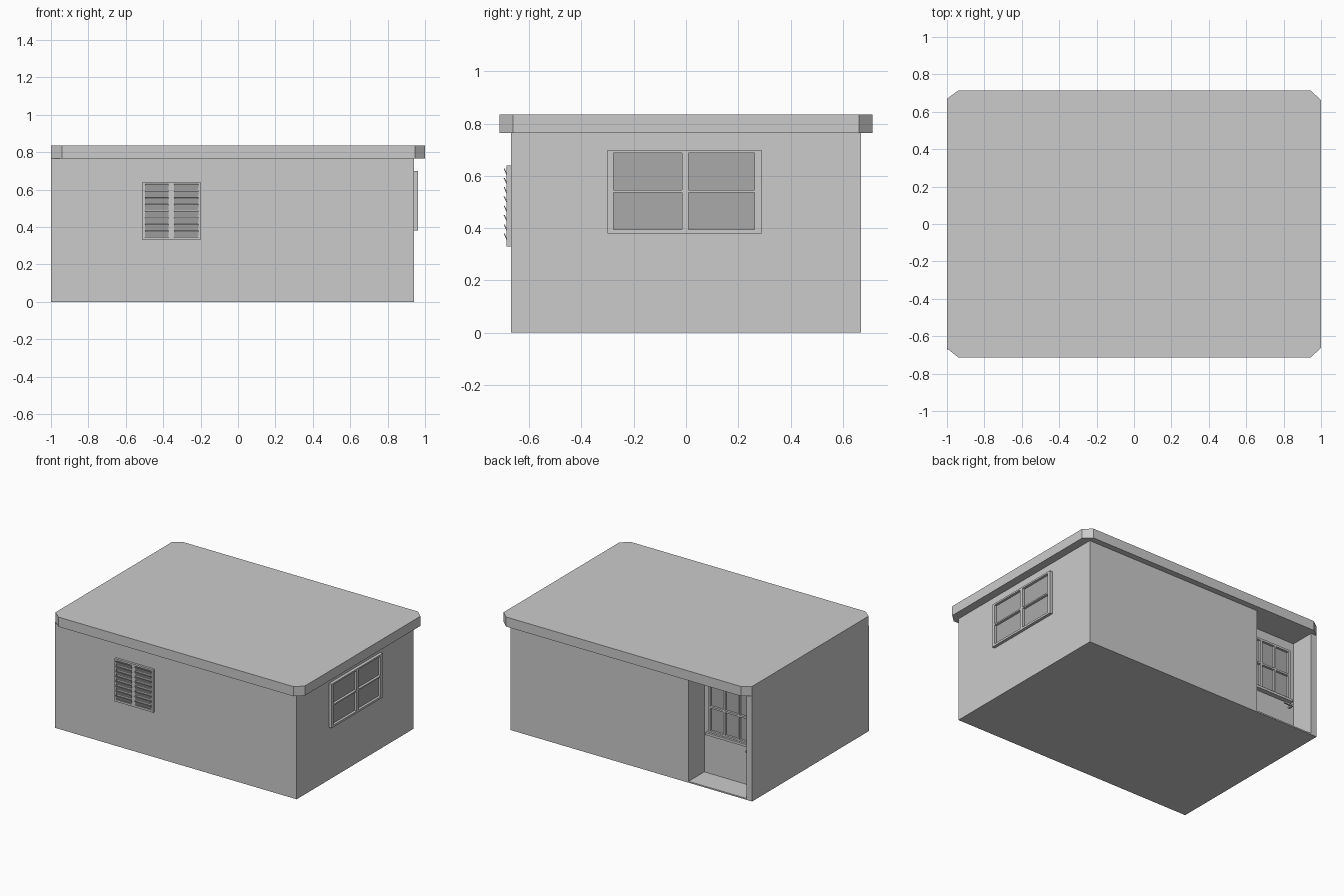
import bpy, bmesh, math
from mathutils import Matrix, Vector

if "Cube" in bpy.data.objects:
    bpy.data.objects.remove(bpy.data.objects["Cube"])


def finish(bm, name, mat=None):
    bmesh.ops.recalc_face_normals(bm, faces=bm.faces[:])
    me = bpy.data.meshes.new(name)
    bm.to_mesh(me)
    bm.free()
    ob = bpy.data.objects.new(name, me)
    bpy.context.collection.objects.link(ob)
    if mat:
        me.materials.append(mat)
    return ob


def prism(name, pts, z0, z1):
    bm = bmesh.new()
    f = bm.faces.new([bm.verts.new((x, y, z0)) for x, y in pts])
    r = bmesh.ops.extrude_face_region(bm, geom=[f])
    vs = [g for g in r["geom"] if isinstance(g, bmesh.types.BMVert)]
    bmesh.ops.translate(bm, vec=(0, 0, z1 - z0), verts=vs)
    return finish(bm, name)


def boxes(name, items, place, mat=None):
    """items: (x0, x1, z0, z1, inner, outer, tilt); local -y points outward."""
    bm = bmesh.new()
    for x0, x1, z0, z1, w0, w1, tilt in items:
        m = (Matrix.Translation(((x0 + x1) / 2, -(w0 + w1) / 2, (z0 + z1) / 2))
             @ Matrix.Rotation(tilt, 4, 'X')
             @ Matrix.Diagonal((x1 - x0, w1 - w0, z1 - z0, 1)))
        bmesh.ops.create_cube(bm, size=1, matrix=m)
    bmesh.ops.transform(bm, matrix=place, verts=bm.verts[:])
    return finish(bm, name, mat)


def wall(x, y, angle):
    return Matrix.Translation((x, y, 0)) @ Matrix.Rotation(math.radians(angle), 4, 'Z')


def window(name, place, xs, zs, depth):
    """xs, zs: (start, end) of each frame bar across and up."""
    u0, u1, v0, v1 = xs[0][0], xs[-1][1], zs[0][0], zs[-1][1]
    bars = [(a, b, v0, v1, 0, depth, 0) for a, b in xs]
    for (_, a), (b, _) in zip(xs, xs[1:]):
        bars += [(a, b, c, d, 0, depth, 0) for c, d in zs]
    boxes(name + "_frame", bars, place)
    boxes(name + "_glass", [(u0 + .01, u1 - .01, v0 + .005, v1 - .005, -.005, .004, 0)],
          place, glass)


glass = bpy.data.materials.new("dark_glass")
glass.diffuse_color = (.4, .4, .4, 1)
glass.use_nodes = True
glass.node_tree.nodes["Principled BSDF"].inputs["Base Color"].default_value = glass.diffuse_color

# walls with an open porch cut into the back corner, and the thin floor
prism("walls", [(-1, -.67), (.94, -.67), (.94, .67), (-.49, .67), (-.49, .49),
                (-.953, .49), (-.953, .67), (-1, .67)], 0, .765)
prism("porch_floor", [(-.953, .489), (-.49, .489), (-.49, .67), (-.953, .67)], 0, .01)

# flat roof slab with clipped corners
prism("roof", [(-1, -.665), (-.94, -.713), (.945, -.713), (1, -.662),
               (1, .662), (.945, .713), (-.94, .713), (-1, .67)], .765, .835)

# side window
window("side_window", wall(.94, 0, 90),
       [(-.30, -.277), (-.015, .01), (.262, .288)],
       [(.38, .395), (.536, .546), (.688, .70)], .022)

# door window, three panes wide, with sill
door = wall(-.722, .49, 180)
window("door_window", door,
       [(-.19, -.172), (-.066, -.052), (.052, .066), (.172, .19)],
       [(.315, .33), (.495, .508), (.675, .69)], .02)
boxes("door_sill", [(-.2, .2, .30, .318, 0, .035, 0)], door)

# door handle: stem and lever
boxes("door_handle", [(.185, .197, .262, .274, 0, .04, 0),
                      (.125, .197, .262, .274, .03, .042, 0)], door)

# louvred shutter on the front
front = wall(0, -.67, 0)
boxes("shutter_frame", [(-.51, -.497, .33, .64, 0, .017, 0),
                        (-.372, -.342, .33, .64, 0, .017, 0),
                        (-.213, -.20, .33, .64, 0, .017, 0),
                        (-.51, -.20, .33, .345, 0, .0165, 0),
                        (-.51, -.20, .627, .64, 0, .0165, 0),
                        (-.50, -.21, .34, .63, 0, .008, 0)], front)
slats = []
for i in range(8):
    z = .363 + i * .0355
    for a, b in ((-.498, -.371), (-.343, -.212)):
        slats.append((a, b, z - .018, z + .018, .016, .020, math.radians(25)))
boxes("shutter_slats", slats, front)
